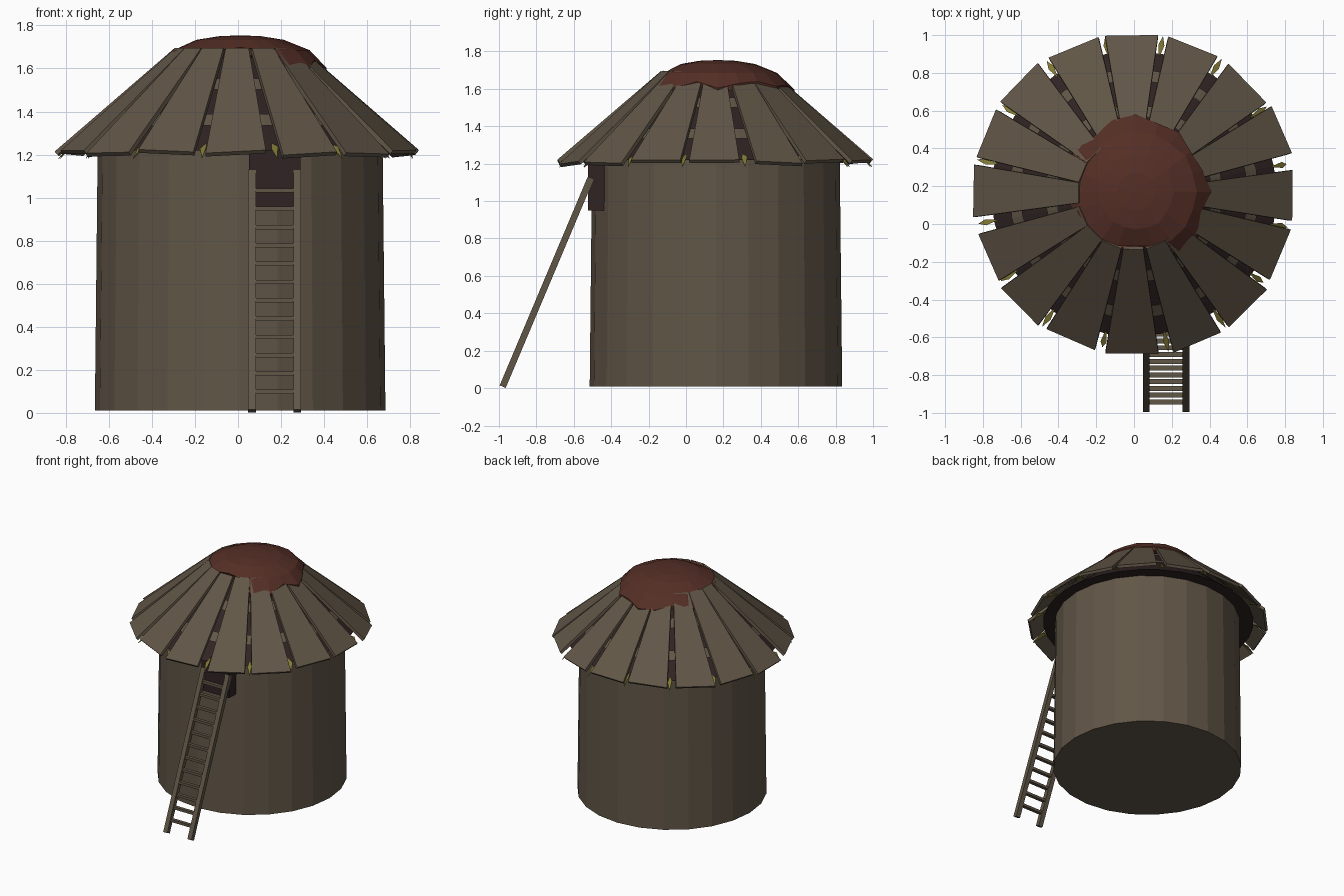
import bpy, bmesh, math, random
from mathutils import Vector

random.seed(4)
if "Cube" in bpy.data.objects:
    bpy.data.objects.remove(bpy.data.objects["Cube"], do_unlink=True)

CENTRE = Vector((0.0, 0.16, 0.0))
PLANKS = 16
SLOPE = 0.87


def material(name, colour):
    m = bpy.data.materials.new(name)
    m.use_nodes = True
    m.diffuse_color = (*colour, 1)
    m.node_tree.nodes["Principled BSDF"].inputs["Base Color"].default_value = (*colour, 1)
    return m


WOOD = material("weathered wood", (0.12, 0.093, 0.063))
DARK = material("dark interior", (0.03, 0.017, 0.017))
RED = material("red brown clay", (0.09, 0.028, 0.019))
STRAW = material("yellow straw", (0.22, 0.19, 0.035))


def finish(name, bm, mat):
    bmesh.ops.recalc_face_normals(bm, faces=bm.faces)
    mesh = bpy.data.meshes.new(name)
    bm.to_mesh(mesh)
    bm.free()
    mesh.materials.append(mat)
    obj = bpy.data.objects.new(name, mesh)
    bpy.context.collection.objects.link(obj)
    return obj


def box(name, centre, size, mat, tilt=0.0):
    bm = bmesh.new()
    bmesh.ops.create_cube(bm, size=1)
    bmesh.ops.scale(bm, vec=size, verts=bm.verts)
    obj = finish(name, bm, mat)
    obj.location = centre
    obj.rotation_euler.x = tilt
    return obj


def frustum(name, r1, r2, z1, z2, mat, sides=24, caps=True, x=0.0):
    bm = bmesh.new()
    bmesh.ops.create_cone(bm, cap_ends=caps, segments=sides,
                          radius1=r1, radius2=r2, depth=z2 - z1)
    obj = finish(name, bm, mat)
    obj.location = CENTRE + Vector((x, 0, (z1 + z2) / 2))
    return obj


def slab(name, points, offset, mat, angle):
    """Flat outline thickened by an offset, turned about the roof axis."""
    bm = bmesh.new()
    face = bm.faces.new([bm.verts.new(p) for p in points])
    new = bmesh.ops.extrude_face_region(bm, geom=[face])["geom"]
    bmesh.ops.translate(bm, vec=offset,
                        verts=[v for v in new if isinstance(v, bmesh.types.BMVert)])
    obj = finish(name, bm, mat)
    obj.location = CENTRE
    obj.rotation_euler.z = angle
    return obj


def roof_z(r):
    return 1.2 + SLOPE * (0.83 - r)


# Round wall and dark hatch
frustum("wall", 0.675, 0.662, 0.01, 1.225, WOOD, x=0.01)
box("hatch", (0.17, -0.46, 1.085), (0.24, 0.13, 0.27), DARK)

# Dark lining under the planks, with batten rings showing in the gaps
frustum("roof_lining", 0.755, 0.25, 1.22, 1.65, DARK, 32)
for i, r in enumerate((0.66, 0.47)):
    frustum(f"batten_ring_{i}", r, r - 0.06, roof_z(r) - 0.012,
            roof_z(r - 0.06) - 0.012, WOOD, 32, False)

# Roof planks and straw tufts between them
for i in range(PLANKS):
    a = math.tau * i / PLANKS
    turn = a + random.uniform(-0.02, 0.02)
    out = 0.835 + random.uniform(-0.012, 0.008)
    lift = random.uniform(-0.008, 0.01)
    wide = 0.14 + random.uniform(-0.008, 0.004)
    outline = [(out, -wide, roof_z(out) + lift), (out, wide, roof_z(out) - lift),
               (0.28, 0.054, roof_z(0.28)), (0.28, -0.054, roof_z(0.28))]
    slab(f"roof_plank_{i}", outline, (0.014, 0, 0.016), WOOD, turn)
    tip = 0.84 + random.uniform(-0.02, 0.02)
    tuft = [(0.73, 0, 1.25), (0.8, -0.016, 1.225), (tip, 0, 1.18), (0.8, 0.016, 1.235)]
    slab(f"straw_tuft_{i}", tuft, (0, 0, 0.004), STRAW,
         a + math.pi / PLANKS + random.uniform(-0.02, 0.02))

# Faceted cap with a ragged rim
RIM = [0.40, 0.37, 0.36, 0.39, 0.38, 0.41, 0.40, 0.37, 0.41, 0.36,
       0.35, 0.36, 0.40, 0.33, 0.31, 0.29, 0.31, 0.42, 0.40, 0.36]
bm = bmesh.new()
count = len(RIM)
rings = []
for radius, z in ((0.1, 1.75), (0.2, 1.733), (0.315, 1.685), (None, 0), (None, -0.03)):
    ring = []
    for k, rim in enumerate(RIM):
        t = math.tau * k / count
        r = radius or rim
        if radius:
            r = min(r, rim - 0.01) * random.uniform(0.97, 1.03)
            height = z
        else:
            height = roof_z(r) + 0.03 + z
        ring.append(bm.verts.new((r * math.cos(t), r * math.sin(t), height)))
    rings.append(ring)
top = bm.verts.new((0, 0, 1.754))
for k in range(count):
    n = (k + 1) % count
    bm.faces.new((top, rings[0][k], rings[0][n]))
    for upper, lower in zip(rings, rings[1:]):
        bm.faces.new((upper[k], lower[k], lower[n], upper[n]))
cap = finish("roof_cap", bm, RED)
cap.location = CENTRE + Vector((0.01, 0.01, 0))

# Leaning ladder
FOOT, HEAD = Vector((0.17, -0.98, 0.008)), Vector((0.17, -0.51, 1.122))
run = HEAD - FOOT
tilt = -math.atan2(run.y, run.z)
for side, dx in (("right", -0.105), ("left", 0.105)):
    box(f"ladder_rail_{side}", (FOOT + HEAD) / 2 + Vector((dx, 0, 0)),
        (0.035, 0.035, run.length), WOOD, tilt)
for i in range(12):
    z = 0.09 + i * 0.085
    box(f"ladder_rung_{i}", FOOT + run * (z / run.z), (0.18, 0.026, 0.02), WOOD)
